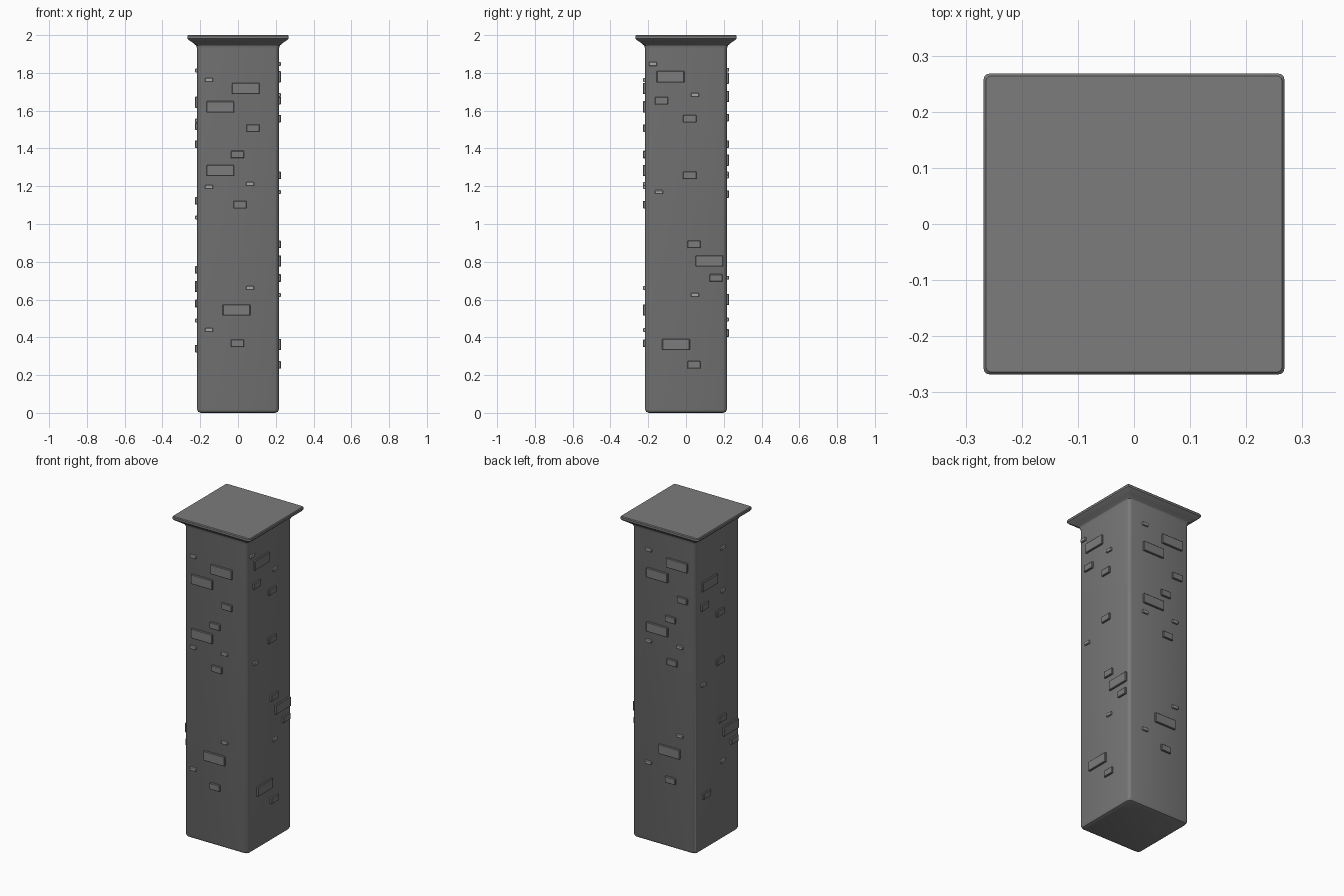
import bpy
import bmesh
from math import cos, sin, pi
from mathutils import Matrix, Vector

cube = bpy.data.objects.get("Cube")
if cube:
    bpy.data.objects.remove(cube)


def material(name, value):
    mat = bpy.data.materials.new(name)
    mat.use_nodes = True
    colour = (value, value, value, 1)
    mat.diffuse_color = colour
    mat.node_tree.nodes["Principled BSDF"].inputs["Base Color"].default_value = colour
    return mat


STONE = material("stone grey", 0.2)
PALE = material("pale stone grey", 0.38)


def finish(bm, name, mat):
    bmesh.ops.recalc_face_normals(bm, faces=bm.faces)
    mesh = bpy.data.meshes.new(name)
    bm.to_mesh(mesh)
    bm.free()
    mesh.materials.append(mat)
    obj = bpy.data.objects.new(name, mesh)
    bpy.context.collection.objects.link(obj)
    return obj


def rounded_square(bm, half, radius, z, steps=3):
    ring = []
    for corner in range(4):
        turn = Matrix.Rotation(corner * pi / 2, 3, "Z")
        for i in range(steps + 1):
            a = i / steps * pi / 2
            c = half - radius
            ring.append(bm.verts.new(turn @ Vector((c + radius * cos(a), c + radius * sin(a), z))))
    return ring


# Shaft with flared cap: half width, corner radius, height
PROFILE = [(.197, .015, 0), (.211, .02, .006), (.217, .02, .02),
           (.217, .02, 1.93), (.222, .02, 1.945), (.24, .017, 1.96),
           (.262, .012, 1.975), (.268, .01, 1.982), (.268, .01, 1.995), (.264, .01, 2)]
bm = bmesh.new()
rings = [rounded_square(bm, *p) for p in PROFILE]
for low, high in zip(rings, rings[1:]):
    for i in range(len(low)):
        j = (i + 1) % len(low)
        bm.faces.new((low[i], low[j], high[j], high[i]))
bm.faces.new(rings[0])
bm.faces.new(rings[-1])
pillar = finish(bm, "pillar_shaft_and_cap", STONE)
bpy.ops.object.select_all(action="DESELECT")
pillar.select_set(True)
bpy.context.view_layer.objects.active = pillar
bpy.ops.object.shade_smooth_by_angle(angle=pi / 6)

# Raised stones: size, then (across, height) positions on a wall
SIZES = {"large": (.146, .06), "medium": (.07, .04), "small": (.042, .02)}
FRONT = {
    "large": [(.042, 1.717), (-.093, 1.62), (-.093, 1.283), (-.008, .545)],
    "medium": [(.079, 1.508), (-.003, 1.368), (.01, 1.103), (-.003, .368)],
    "small": [(-.153, 1.762), (-.153, 1.196), (.063, 1.212), (.063, .661), (-.153, .439)],
}
SIDE = {
    "large": [(-.082, 1.78), (.124, .804)],
    "medium": [(-.13, 1.653), (.02, 1.558), (.02, 1.257), (.042, .892), (.159, .714)],
    "small": [(.048, 1.683), (-.143, 1.169), (.048, .624)],
}
# Stones found on one side wall only
LEFT_EXTRA = {"large": [(-.053, .362)], "medium": [(.042, .254)], "small": [(-.175, 1.847)]}
RIGHT_EXTRA = {"large": [], "medium": [(-.11, .34)], "small": [(.048, 1.813)]}


def shifted(layout, across, up):
    return {k: [(u + across, z + up) for u, z in v] for k, v in layout.items()}


def joined(a, b):
    return {k: a[k] + b[k] for k in a}


def wall_stones(wall, quarter_turns, layout):
    turn = Matrix.Rotation(quarter_turns * pi / 2, 4, "Z")
    for size, places in layout.items():
        width, height = SIZES[size]
        bm = bmesh.new()
        for across, z in places:
            place = Matrix.Translation((across, -.213, z)) @ Matrix.Diagonal((width, .03, height, 1))
            bmesh.ops.create_cube(bm, size=1, matrix=turn @ place)
        bmesh.ops.bevel(bm, geom=bm.edges[:], offset=.003, segments=1, affect="EDGES")
        finish(bm, f"{wall}_{size}_stones", PALE if size == "small" else STONE)


wall_stones("front", 0, FRONT)
wall_stones("left", 1, joined(SIDE, LEFT_EXTRA))
wall_stones("back", 2, shifted(FRONT, .05, .055))
wall_stones("right", 3, joined(shifted(SIDE, 0, -.135), RIGHT_EXTRA))
